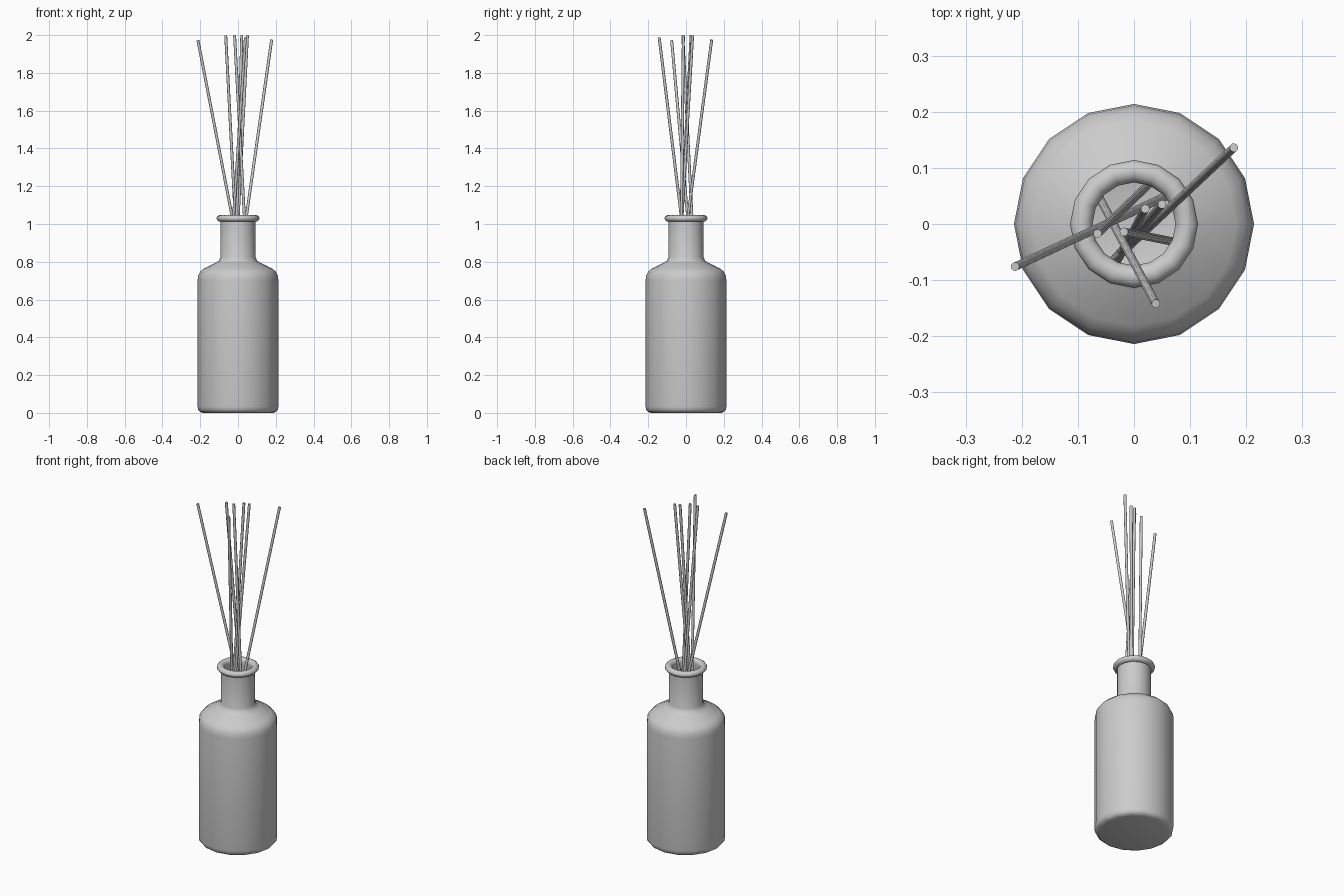
import bpy, bmesh, math
from mathutils import Vector

if "Cube" in bpy.data.objects:
    bpy.data.objects.remove(bpy.data.objects["Cube"])

SIDES = 16


def lathe(name, profile):
    """Revolve an (r, z) profile about z; r = 0 points become poles."""
    bm = bmesh.new()
    verts = [bm.verts.new((r, 0, z)) for r, z in profile]
    edges = [bm.edges.new(p) for p in zip(verts, verts[1:])]
    bmesh.ops.spin(bm, geom=verts + edges, cent=(0, 0, 0), axis=(0, 0, 1),
                   angle=math.tau, steps=SIDES, use_duplicate=False)
    bmesh.ops.remove_doubles(bm, verts=bm.verts, dist=1e-4)
    bmesh.ops.recalc_face_normals(bm, faces=bm.faces)
    mesh = bpy.data.meshes.new(name)
    bm.to_mesh(mesh)
    bm.free()
    obj = bpy.data.objects.new(name, mesh)
    bpy.context.collection.objects.link(obj)
    smooth(obj, 50)
    return obj


def smooth(obj, angle):
    bpy.ops.object.select_all(action='DESELECT')
    obj.select_set(True)
    bpy.context.view_layer.objects.active = obj
    bpy.ops.object.shade_smooth_by_angle(angle=math.radians(angle))


# Bottle: outer wall, rolled lip, then the inner wall back down to the floor
outer = [(0, 0), (0.185, 0), (0.201, 0.005), (0.211, 0.016), (0.214, 0.033),
         (0.214, 0.70), (0.211, 0.727), (0.201, 0.747), (0.182, 0.764),
         (0.118, 0.795), (0.101, 0.806), (0.093, 0.825), (0.092, 1.012)]
lip = [(0.103, 1.014), (0.111, 1.021), (0.114, 1.030), (0.111, 1.039),
       (0.103, 1.045), (0.094, 1.047), (0.084, 1.044), (0.077, 1.037),
       (0.074, 1.028)]
inner = [(0.076, 1.01), (0.077, 0.815), (0.095, 0.788), (0.175, 0.748),
         (0.196, 0.715), (0.199, 0.69), (0.199, 0.035), (0.185, 0.02), (0, 0.02)]
lathe("bottle", outer + lip + inner)

# Reeds: (top x, y, z) and (bottom x, y), crossing inside the neck
reeds = [
    ((-0.212, -0.076, 1.972), (0.165, 0.100)),
    ((0.178, 0.136, 1.975), (-0.100, -0.125)),
    ((0.039, -0.142, 1.987), (-0.090, 0.100)),
    ((-0.065, -0.017, 1.997), (0.038, 0.082)),
    ((-0.018, -0.014, 1.999), (0.088, -0.035)),
    ((0.020, 0.027, 1.999), (-0.035, -0.075)),
    ((0.050, 0.035, 1.998), (-0.050, -0.080)),
]
for i, (top, base) in enumerate(reeds, 1):
    a, b = Vector((*base, 0.03)), Vector(top)
    bpy.ops.mesh.primitive_cylinder_add(vertices=10, radius=0.0078,
                                        depth=(b - a).length, location=(a + b) / 2)
    reed = bpy.context.object
    reed.name = f"reed_{i}"
    reed.rotation_euler = (b - a).to_track_quat('Z', 'Y').to_euler()
    smooth(reed, 40)
